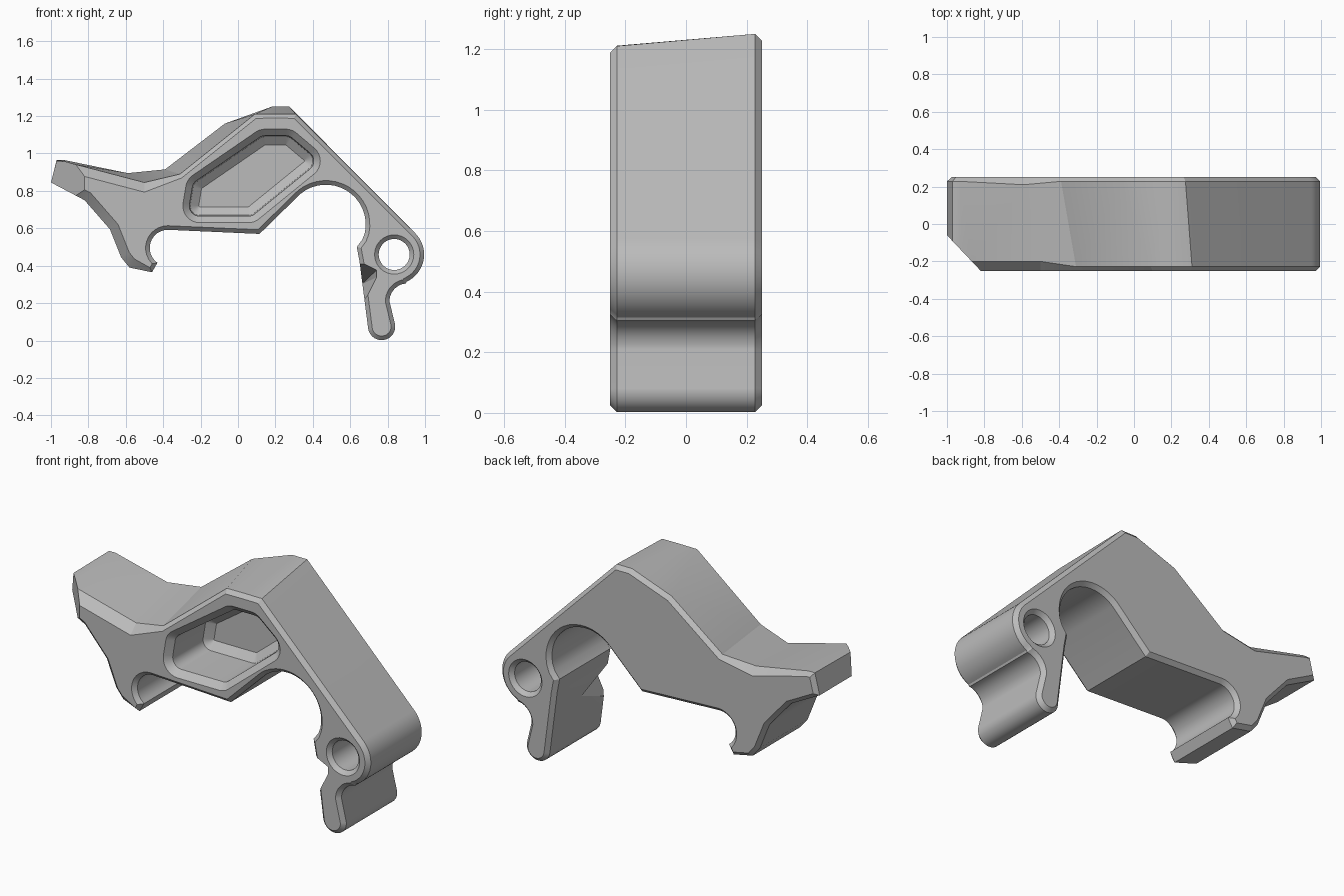
import bpy, bmesh
from math import sin, cos, radians, pi
from mathutils import Vector

if "Cube" in bpy.data.objects:
    bpy.data.objects.remove(bpy.data.objects["Cube"])

grey = bpy.data.materials.new("plain_grey")
grey.use_nodes = True
COLOUR = (0.5, 0.5, 0.5, 1)
grey.diffuse_color = COLOUR
grey.node_tree.nodes["Principled BSDF"].inputs["Base Color"].default_value = COLOUR

HALF = 0.25
EDGE = 0.022


def arc(cx, cz, r, start, end, n=12):
    angles = [radians(start + (end - start) * i / n) for i in range(n + 1)]
    return [(cx + r * cos(a), cz + r * sin(a)) for a in angles]


def inset(points, width):
    """Move every corner inward by width(x, z); the outline runs clockwise."""
    pts = [Vector(p) for p in points]
    result = []
    for i, p in enumerate(pts):
        d1 = (p - pts[i - 1]).normalized()
        d2 = (pts[(i + 1) % len(pts)] - p).normalized()
        n1, n2 = Vector((d1.y, -d1.x)), Vector((d2.y, -d2.x))
        result.append(p + (n1 + n2) / (1 + n1.dot(n2)) * width(*p))
    return result


def rounded(core, r, n=8):
    """Offset a convex clockwise outline outward with round corners."""
    pts = [Vector(p) for p in core]
    result = []
    for i, p in enumerate(pts):
        d1 = p - pts[i - 1]
        d2 = pts[(i + 1) % len(pts)] - p
        n1, turn = Vector((-d1.y, d1.x)).normalized(), d1.angle_signed(d2)
        for k in range(n + 1):
            a = -abs(turn) * k / n
            result.append(p + r * Vector((n1.x * cos(a) - n1.y * sin(a),
                                          n1.x * sin(a) + n1.y * cos(a))))
    return result


def loft(name, rings):
    """Skin a list of (points, y or list of y) rings and cap both ends."""
    bm = bmesh.new()
    loops = []
    for pts, y in rings:
        ys = y if isinstance(y, list) else [y] * len(pts)
        loops.append([bm.verts.new((p[0], v, p[1])) for p, v in zip(pts, ys)])
    for a, b in zip(loops, loops[1:]):
        for i in range(len(a)):
            j = (i + 1) % len(a)
            bm.faces.new((a[i], a[j], b[j], b[i]))
    bm.faces.new(loops[0])
    bm.faces.new(loops[-1])
    bmesh.ops.recalc_face_normals(bm, faces=bm.faces)
    mesh = bpy.data.meshes.new(name)
    bm.to_mesh(mesh)
    bm.free()
    obj = bpy.data.objects.new(name, mesh)
    bpy.context.collection.objects.link(obj)
    return obj


# Outline shared by both sides: pivot boss, foot, arch, hook, tail underside
shared = (arc(0.835, 0.46, 0.16, 45, -65, 16)
          + arc(0.905, 0.21, 0.095, 95, 180, 10)
          + arc(0.768, 0.075, 0.073, 5, -170, 14)
          + [(0.65, 0.42), (0.635, 0.50), (0.665, 0.54)]
          + arc(0.47, 0.62, 0.213, -12, 130, 16)
          + [(0.115, 0.57)]
          + arc(-0.375, 0.495, 0.097, 90, 235, 12)
          + [(-0.46, 0.365), (-0.58, 0.39), (-0.625, 0.445),
             (-0.685, 0.595), (-0.82, 0.75), (-1.0, 0.845)])
# The top edge differs from front to back, so the top surfaces twist
front = shared + [(-0.97, 0.96), (-0.92, 0.955), (-0.50, 0.845), (-0.31, 0.89),
                  (0.09, 1.21), (0.20, 1.211), (0.31, 1.21)]
back = shared + [(-0.97, 0.965), (-0.93, 0.965), (-0.59, 0.895), (-0.39, 0.915),
                 (-0.07, 1.16), (0.18, 1.25), (0.275, 1.25)]


def front_width(x, z):
    return 0.05 if x < -0.49 else EDGE


def back_width(x, z):
    return 0.04 if -0.9 < x < -0.55 and z > 0.85 else EDGE


body = loft("lever_body", [
    (inset(front, front_width), -HALF),
    (front, [front_width(*p) - HALF for p in front]),
    (back, [HALF - back_width(*p) for p in back]),
    (inset(back, back_width), HALF)])
body.data.materials.append(grey)

# Slanted corner at the front of the tail
bm = bmesh.new()
bm.from_mesh(body.data)
cut = bmesh.ops.bisect_plane(bm, geom=bm.verts[:] + bm.edges[:] + bm.faces[:],
                             plane_co=(-1, -0.06, 0), plane_no=(-0.19, -0.18, 0),
                             clear_outer=True)
rim = [e for e in cut["geom_cut"] if isinstance(e, bmesh.types.BMEdge)]
bmesh.ops.holes_fill(bm, edges=rim, sides=0)
bmesh.ops.recalc_face_normals(bm, faces=bm.faces)
bm.to_mesh(body.data)
bm.free()

# Blind pocket with chamfered rim and floor
core = [(-0.19, 0.81), (0.145, 1.04), (0.255, 1.04),
        (0.35, 0.96), (0.055, 0.72), (-0.205, 0.72)]
pocket = loft("pocket_cutter", [
    (rounded(core, r), y) for r, y in
    ((0.10, -HALF - 0.01), (0.055, -HALF + 0.035), (0.05, 0.05), (0.005, 0.085))])

# Pivot hole, chamfered at both ends
hole = loft("hole_cutter", [
    (arc(0.835, 0.46, r, 0, 348.75, 31), y) for r, y in
    ((0.115, -HALF - 0.01), (0.083, -HALF + EDGE),
     (0.083, HALF - EDGE), (0.115, HALF + 0.01))])

# Wedge notch on the inside of the leg, tapering toward the back
tip = Vector((0.66, 0.3))
wedge = [Vector(p) for p in ((0.60, 0.45), (0.745, 0.38), (0.745, 0.34), (0.62, 0.09))]
notch = loft("notch_cutter", [
    (wedge, -HALF - 0.01), ([tip + (p - tip) * 0.01 for p in wedge], 0.0)])

bpy.context.view_layer.objects.active = body
for cutter in (pocket, hole, notch):
    cutter.hide_render = True
    mod = body.modifiers.new(cutter.name, 'BOOLEAN')
    mod.operation = 'DIFFERENCE'
    mod.solver = 'EXACT'
    mod.object = cutter
    bpy.ops.object.modifier_apply(modifier=mod.name)
    bpy.data.objects.remove(cutter)

# Smooth the round walls and keep the chamfers crisp
bpy.ops.object.select_all(action='DESELECT')
body.select_set(True)
bpy.ops.object.shade_smooth_by_angle(angle=radians(25))
